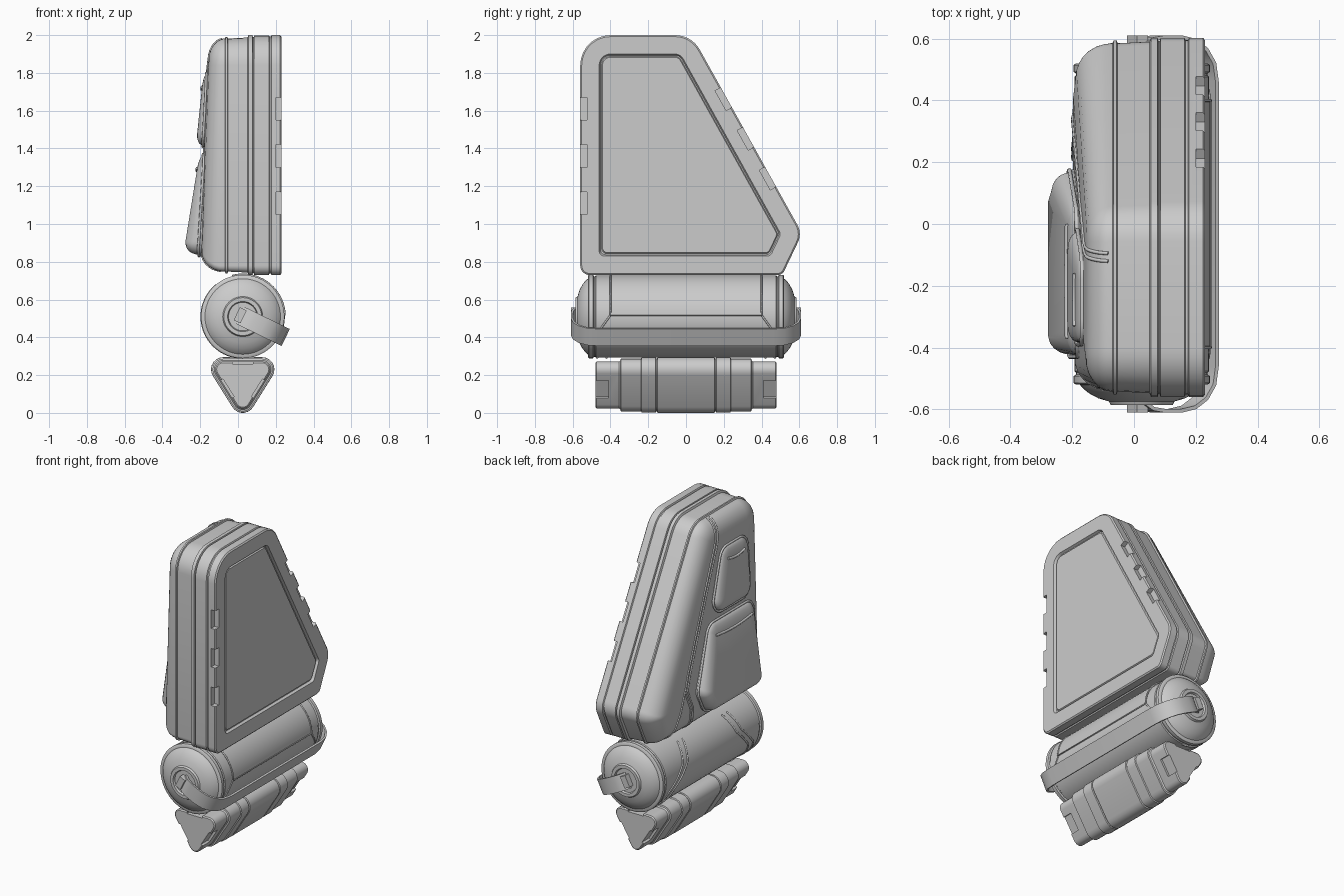
import bpy, bmesh, math
from mathutils import Vector, Matrix

if "Cube" in bpy.data.objects:
    bpy.data.objects.remove(bpy.data.objects["Cube"])


def finish(name, bm, angle=35):
    bmesh.ops.recalc_face_normals(bm, faces=bm.faces)
    me = bpy.data.meshes.new(name)
    bm.to_mesh(me)
    bm.free()
    ob = bpy.data.objects.new(name, me)
    bpy.context.collection.objects.link(ob)
    smooth(ob, angle)
    return ob


def activate(ob):
    bpy.ops.object.select_all(action='DESELECT')
    ob.select_set(True)
    bpy.context.view_layer.objects.active = ob


def smooth(ob, angle=35):
    activate(ob)
    bpy.ops.object.shade_smooth_by_angle(angle=math.radians(angle))


def rounded(poly, radii, inset, seg=7):
    """Inset a convex counter-clockwise polygon and round its corners."""
    out, n = [], len(poly)
    for i in range(n):
        p, a, b = (Vector(poly[j % n]) for j in (i, i - 1, i + 1))
        d1, d2 = (p - a).normalized(), (b - p).normalized()
        n1, n2 = Vector((-d1.y, d1.x)), Vector((-d2.y, d2.x))
        r = max(radii[i] - inset, 0.028)
        c = p + (n1 + n2) / (1 + n1.dot(n2)) * (inset + r)
        start, turn = math.atan2(-n1.y, -n1.x), d1.angle(d2)
        for k in range(seg + 1):
            t = start + turn * k / seg
            out.append((c.x + r * math.cos(t), c.y + r * math.sin(t)))
    return out


def loft(name, rings):
    """Skin a list of equal-length closed rings and cap both ends."""
    bm = bmesh.new()
    vs = [[bm.verts.new(p) for p in ring] for ring in rings]
    n = len(vs[0])
    for a, b in zip(vs, vs[1:]):
        for i in range(n):
            bm.faces.new((a[i], a[(i + 1) % n], b[(i + 1) % n], b[i]))
    bm.faces.new(vs[0])
    bm.faces.new(vs[-1])
    return finish(name, bm)


def tube(name, pts, r, closed=False):
    cu = bpy.data.curves.new(name, 'CURVE')
    cu.dimensions, cu.bevel_depth, cu.bevel_resolution = '3D', r, 2
    cu.use_fill_caps = True
    sp = cu.splines.new('POLY')
    sp.points.add(len(pts) - 1)
    for q, p in zip(sp.points, pts):
        q.co = (*p, 1)
    sp.use_cyclic_u = closed
    ob = bpy.data.objects.new(name, cu)
    bpy.context.collection.objects.link(ob)
    activate(ob)
    bpy.ops.object.convert(target='MESH')
    smooth(bpy.context.object, 50)


def boxes(name, items):
    """items: (centre, x axis, y axis, z axis, size)"""
    bm = bmesh.new()
    for c, ax, ay, az, s in items:
        m = Matrix((Vector(ax) * s[0], Vector(ay) * s[1], Vector(az) * s[2])).transposed().to_4x4()
        bmesh.ops.create_cube(bm, size=1, matrix=Matrix.Translation(c) @ m)
    return finish(name, bm)


def cut(ob, cutter):
    cutter.hide_render = True
    mod = ob.modifiers.new('notches', 'BOOLEAN')
    mod.operation, mod.object, mod.solver = 'DIFFERENCE', cutter, 'EXACT'
    activate(ob)
    bpy.ops.object.modifier_apply(modifier=mod.name)
    bpy.data.objects.remove(cutter)
    smooth(ob)


def sample(path, n=12):
    return [tuple(Vector(a).lerp(Vector(b), k / n)) for a, b in zip(path, path[1:]) for k in range(n)] + [path[-1]]


# Main pack: outline in (y, z), layered along x
PACK = [(-.56, .73), (.51, .73), (.615, .95), (.03, 2.0), (-.56, 2.0)]
RADII = [.05, .04, .1, .15, .16]
DOME = [(.018 + .11 * (1 - math.cos(t)), .085 * math.sin(t)) for t in (k * math.pi / 14 for k in range(8))] + [(.18, .09)]


def dome_x(d, z):
    return -.07 - d * (.95 + .55 * (2 - z) / 1.27)


def surf(y, z):
    """x of the domed front at (y, z)"""
    dist = 9
    for i, b in enumerate(PACK):
        a = Vector(PACK[i - 1])
        e = (Vector(b) - a).normalized()
        dist = min(dist, e.x * (z - a.y) - e.y * (y - a.x))
    d = 0 if dist < DOME[0][0] else DOME[-1][1]
    for (i0, d0), (i1, d1) in zip(DOME, DOME[1:]):
        if i0 <= dist <= i1:
            d = d0 + (d1 - d0) * (dist - i0) / (i1 - i0)
    return dome_x(d, z)


layers = [(.222, .125), (.222, .118), (.214, .113), (.214, .107), (.23, .1), (.23, .008), (.223, 0), (.178, 0),
          (.174, .008), (.167, .008), (.163, .001), (.086, .001), (.083, .01), (.079, .01), (.076, 0), (.055, 0),
          (.05, .013), (-.053, .018), (-.056, .009), (-.066, .009), (-.07, .018)]
rings = [[(x, y, z) for y, z in rounded(PACK, RADII, i)] for x, i in layers]
rings += [[(dome_x(d, z), y, z) for y, z in rounded(PACK, RADII, i)] for i, d in DOME[1:]]
pack = loft('pack_body', rings)

# Notches in the back rim
edge = (Vector((0, .03, 2.0)) - Vector((0, .615, .95))).normalized()
side = Vector((0, edge.z, -edge.y))
X, Y, Z = Vector((1, 0, 0)), Vector((0, 1, 0)), Vector((0, 0, 1))
notches = [((.227, -.56, z), X, Y, Z, (.054, .07, .12)) for z in (1.61, 1.36, 1.11)]
notches += [((.227, .03 + (2 - z) * .557, z), X, side, edge, (.054, .07, .12)) for z in (1.67, 1.46, 1.25)]
cut(pack, boxes('notch_cutter', notches))

# Piping seams on the domed front
seam = [(-.12, 1.98), (-.1, 1.86), (.03, 1.58), (.23, 1.12), (.26, 1.03), (.21, .9), (.2, .75)]
for k in (0, 1):
    tube(f'front_seam_{k}', [(surf(y + .025 * k, z), y + .025 * k, z) for y, z in sample(seam)], .006)
tube('corner_seam', [(surf(y, z), y, z) for y, z in sample([(.28, 1.05), (.33, .93), (.41, .76)])], .006)


# Puffed front pockets with zips and piping
def pocket(name, poly, radius, h):
    rad = [radius] * len(poly)
    secs = [(-.012, -.5), (-.012, .12), (-.003, .2), (0, .4), (.006, .6), (.017, .78), (.033, .92), (.055, 1)]
    loft(name, [[(surf(y, z) - f * h(z), y, z) for y, z in rounded(poly, rad, i)] for i, f in secs])
    tube(name + '_piping', [(surf(y, z) - .2 * h(z), y, z) for y, z in rounded(poly, rad, -.01)], .007, True)
    y0, y1, zt = poly[0][0] + .05, poly[-2][0] - .03, poly[-1][1] - .065
    zip_pts = [(y0 + (y1 - y0) * k / 10, zt - .012 * math.sin(math.pi * k / 10)) for k in range(11)]
    tube(name + '_zip', [(surf(y, z) - h(z), y, z) for y, z in zip_pts], .008)


pocket('upper_pocket', [(-.38, 1.42), (.0, 1.42), (-.13, 1.79), (-.38, 1.79)], .07,
       lambda z: .02 + .025 * (1.79 - z) / .38)
pocket('lower_pocket', [(-.42, .84), (.1, .84), (.17, .98), (.03, 1.36), (-.42, 1.36)], .07,
       lambda z: .025 + .05 * (1.36 - z) / .41)

# Cylindrical duffel along y
CX, CZ = .025, .51


def cyl(r, y, deg):
    t = math.radians(deg)
    return (CX + r * math.cos(t), y, CZ + r * math.sin(t))


half = [(.075, .574), (.08, .586), (.1, .586), (.106, .574), (.14, .564), (.17, .548), (.19, .532), (.2, .52),
        (.214, .519), (.221, .514), (.221, .492), (.213, .487), (.213, .481), (.218, .476)]
prof = half + [(r, -y) for r, y in reversed(half)]
loft('duffel_body', [[cyl(r, y, 360 * k / 48) for k in range(48)] for r, y in prof])

# Raised cover panel and diagonal trim on the duffel
angles = [2 + k * 6 for k in range(18)]
loft('duffel_cover', [[cyl(.223, y, a) for a in angles] + [cyl(.205, y, a) for a in reversed(angles)]
                      for y in (-.4, .4)])
tube('cover_trim', [cyl(.223, -.4, a) for a in angles] + [cyl(.223, .4, a) for a in reversed(angles)], .005, True)
for s in (-1, 1):
    for k in (0, .05):
        tube('duffel_diagonal_trim', [cyl(.218, s * (y + k), a) for y, a in
                                      sample([(.2, 130), (.25, 165), (.38, 200), (.42, 230), (.42, 270)], 6)], .006)
    tube('duffel_corner_trim', [cyl(.218, s * y, a) for y, a in sample([(.4, 2), (.46, -20), (.47, -30)], 6)], .005)

# Carry strap looping from end to end, with end buckles
out = Vector((math.cos(math.radians(-26)), 0, math.sin(math.radians(-26))))
wide = Vector((-out.z, 0, out.x))
hub = Vector((CX, 0, CZ))
run = [(-.015, .575), (.02, .598), (.06, .604), (.12, .604), (.17, .593), (.21, .565), (.238, .52), (.247, .46)]
run += [(r, -y) for r, y in reversed(run)]
rings = []
for i, (r, y) in enumerate(run):
    (r0, y0), (r1, y1) = run[max(i - 1, 0)], run[min(i + 1, len(run) - 1)]
    nrm = (out * (y0 - y1) + Y * (r1 - r0)).normalized() * .006
    p = hub + out * r + Y * y
    rings.append([p + wide * .05 + nrm, p - wide * .05 + nrm, p - wide * .05 - nrm, p + wide * .05 - nrm])
loft('carry_strap', rings)
boxes('strap_buckles', [(hub - out * .015 + Y * s * .59, out, Y, wide, (.04, .04, .075)) for s in (-1, 1)])

# Triangular roll at the bottom
TRI = [(CX, .065), (CX + .103, .23), (CX - .103, .23)]
half = [(.48, .035), (.474, .042), (.355, .042), (.347, .048), (.345, .057), (.238, .057), (.235, .064), (.161, .064),
        (.158, .058), (.153, .058), (.15, .065)]
secs = half + [(-y, r) for y, r in reversed(half)]
roll = loft('triangle_roll', [[(u, y, v) for u, v in rounded(TRI, [0] * 3, -r)] for y, r in secs])

# Clip slots in the three sides of each roll end
slots = []
for i in range(3):
    a, b = Vector(TRI[i - 1]), Vector(TRI[i])
    d = (b - a).normalized()
    m = (a + b) / 2 + Vector((d.y, -d.x)) * .043
    for s in (-1, 1):
        slots.append(((m.x, s * .45, m.y), (d.x, 0, d.y), Y, (d.y, 0, -d.x), (.11, .08, .03)))
cut(roll, boxes('slot_cutter', slots))
